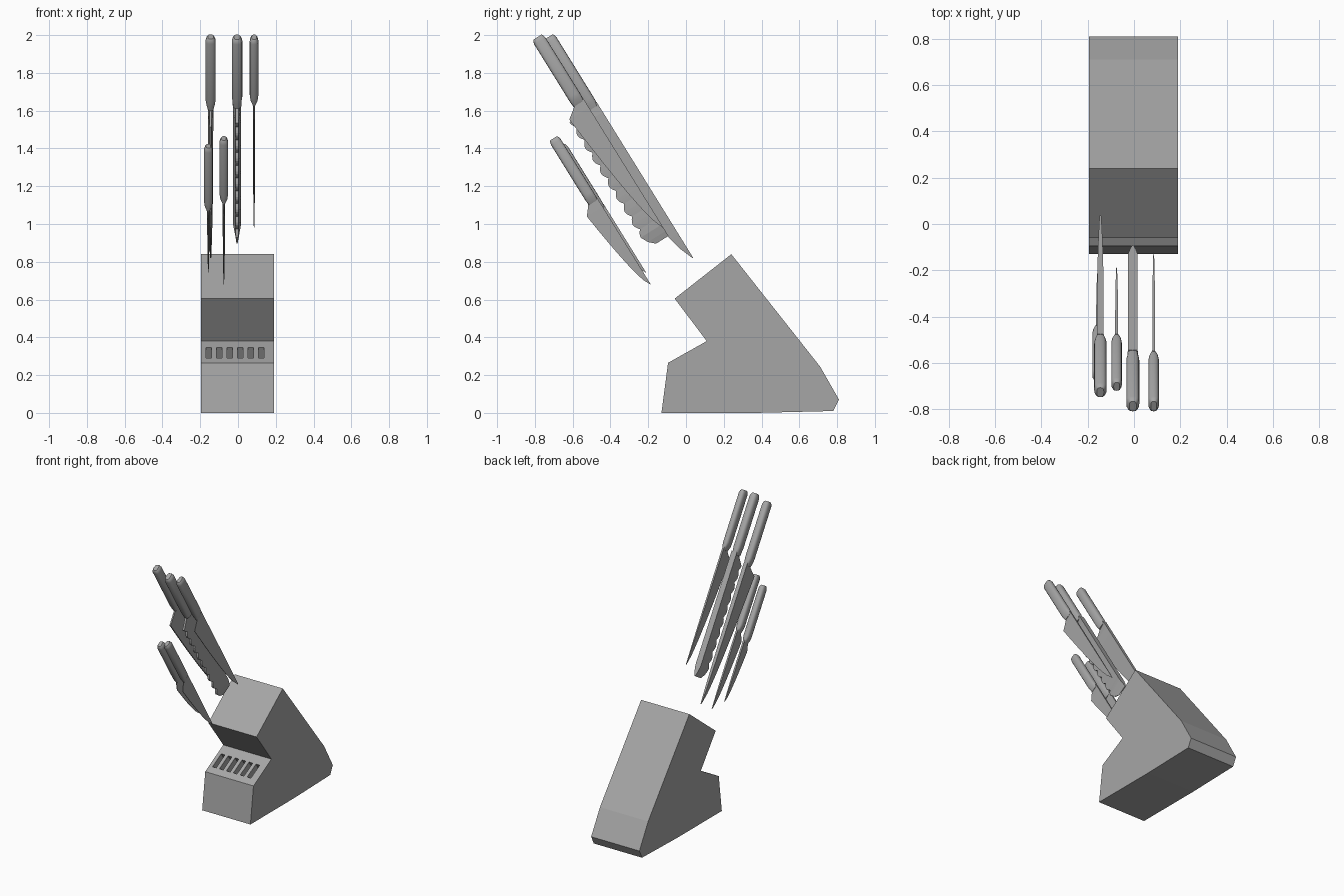
import bpy, bmesh, math

cube = bpy.data.objects.get("Cube")
if cube:
    bpy.data.objects.remove(cube)

grey = bpy.data.materials.new("plain grey")
grey.use_nodes = True
colour = (0.38, 0.38, 0.38, 1)
grey.diffuse_color = colour
grey.node_tree.nodes["Principled BSDF"].inputs["Base Color"].default_value = colour


def make_object(name, bm, smooth=False):
    bmesh.ops.recalc_face_normals(bm, faces=bm.faces)
    mesh = bpy.data.meshes.new(name)
    bm.to_mesh(mesh)
    bm.free()
    mesh.materials.append(grey)
    ob = bpy.data.objects.new(name, mesh)
    bpy.context.collection.objects.link(ob)
    if smooth:
        bpy.ops.object.select_all(action="DESELECT")
        ob.select_set(True)
        bpy.context.view_layer.objects.active = ob
        bpy.ops.object.shade_smooth_by_angle(angle=math.radians(35))
    return ob


def loft(bm, rings):
    """Skin a row of equal rings and cap both ends."""
    rings = [[bm.verts.new(p) for p in ring] for ring in rings]
    n = len(rings[0])
    for a, b in zip(rings, rings[1:]):
        for i in range(n):
            j = (i + 1) % n
            bm.faces.new((a[i], a[j], b[j], b[i]))
    bm.faces.new(rings[0])
    bm.faces.new(rings[-1])


def prism(bm, profile, x0, x1):
    loft(bm, [[(x, y, z) for y, z in profile] for x in (x0, x1)])


# Block: side profile extruded across x
bm = bmesh.new()
prism(bm, [(-0.13, 0), (-0.095, 0.265), (0.11, 0.38), (-0.06, 0.605), (0.24, 0.84),
           (0.71, 0.245), (0.81, 0.07), (0.78, 0.01), (0.37, 0)], -0.195, 0.19)
block = make_object("knife_block", bm)

# Row of six slots in the low front step
bm = bmesh.new()
for i in range(6):
    x = -0.154 + 0.0555 * i
    prism(bm, [(-0.076, 0.33), (-0.05, 0.29), (0.01, 0.2), (0.11, 0.255),
               (0.05, 0.345), (0.024, 0.385)], x - 0.015, x + 0.015)
cutter = make_object("slot_cutter", bm)
cutter.hide_render = True
cutter.display_type = "WIRE"
cut = block.modifiers.new("slots", "BOOLEAN")
cut.operation = "DIFFERENCE"
cut.solver = "EXACT"
cut.object = cutter

# Knives lie along a slanted axis: s runs to the tip, w from spine to edge
DY, DZ = 0.527, -0.85


def place(x, s, w):
    return (x, s * DY + w * DZ, s * DZ - w * DY)


def handle(name, x, spine, s0, s1, half, depth, neck):
    bm = bmesh.new()
    length = s1 - s0
    rows = [(0, 0.55, 0.72), (0.008, 0.8, 0.88), (0.025, 1, 1),
            (length - 0.055, 1, 1), (length - 0.03, 0.85, 0.98), (length, neck / half, 0.9)]
    rings = []
    for ds, fx, fw in rows:
        ring = []
        for k in range(16):
            a = math.tau * k / 16
            c, sn = math.cos(a), math.sin(a)
            # rounded-rectangle section
            px = math.copysign(abs(c) ** 0.7, c) * half * fx
            pw = math.copysign(abs(sn) ** 0.7, sn) * depth / 2 * fw
            ring.append(place(x + px, s0 + ds, spine + depth / 2 + pw))
        rings.append(ring)
    loft(bm, rings)
    make_object(name, bm, True)


def blade(name, x, spine, stations, edge_ratio):
    """Stations are (s, depth, half thickness)."""
    bm = bmesh.new()
    rings = []
    for s, depth, t in stations:
        e = t * edge_ratio
        rings.append([place(x - t, s, spine), place(x + t, s, spine),
                      place(x + e, s, spine + depth), place(x - e, s, spine + depth)])
    loft(bm, rings)
    make_object(name, bm)


def pointed(s1, tip, heel, t):
    """Blade with a heel and an edge curving up to the tip."""
    start = s1 + 0.045
    rows = [(s1 - 0.02, 0.055, t), (s1, 0.062, t), (start, heel, t)]
    for k in range(1, 13):
        f = k / 12
        rows.append((start + (tip - start) * f, heel * max(1 - f, 0.003) ** 0.6,
                     t * (1 - 0.75 * f ** 3)))
    return rows


def serrated(s1, end, t):
    """Blunt-ended blade with a scalloped edge."""
    rows = [(s1 - 0.02, 0.055, t), (s1, 0.065, t), (s1 + 0.045, 0.12, t)]
    start, stop, per = s1 + 0.05, end - 0.07, 6
    count = 9 * per
    for k in range(count + 1):
        depth = 0.11 + 0.02 * abs(math.cos(math.pi * k / per))
        rows.append((start + (stop - start) * k / count, depth, t))
    return rows + [(end - 0.03, 0.11, t * 0.6), (end, 0.078, t * 0.15)]


# name, x, spine offset, handle start, handle end, tip, heel, handle half width, handle depth, blade half
knives = [
    ("chef", -0.145, -0.465, -2.075, -1.63, -0.679, 0.15, 0.027, 0.066, 0.014),
    ("bread", -0.005, -0.415, -2.105, -1.68, -0.845, 0.13, 0.028, 0.07, 0.021),
    ("carving", 0.085, -0.415, -2.105, -1.69, -0.9, 0.122, 0.023, 0.07, 0.006),
    ("utility", -0.075, -0.2, -1.605, -1.205, -0.678, 0.098, 0.023, 0.06, 0.006),
    ("paring", -0.157, -0.212, -1.55, -1.15, -0.745, 0.08, 0.023, 0.06, 0.006),
]
for kind, x, spine, s0, s1, tip, heel, half, depth, t in knives:
    handle(kind + "_knife_handle", x, spine, s0, s1, half, depth, t * 1.1)
    rows = serrated(s1, tip, t) if kind == "bread" else pointed(s1, tip, heel, t)
    blade(kind + "_knife_blade", x, spine, rows, 0.35)
